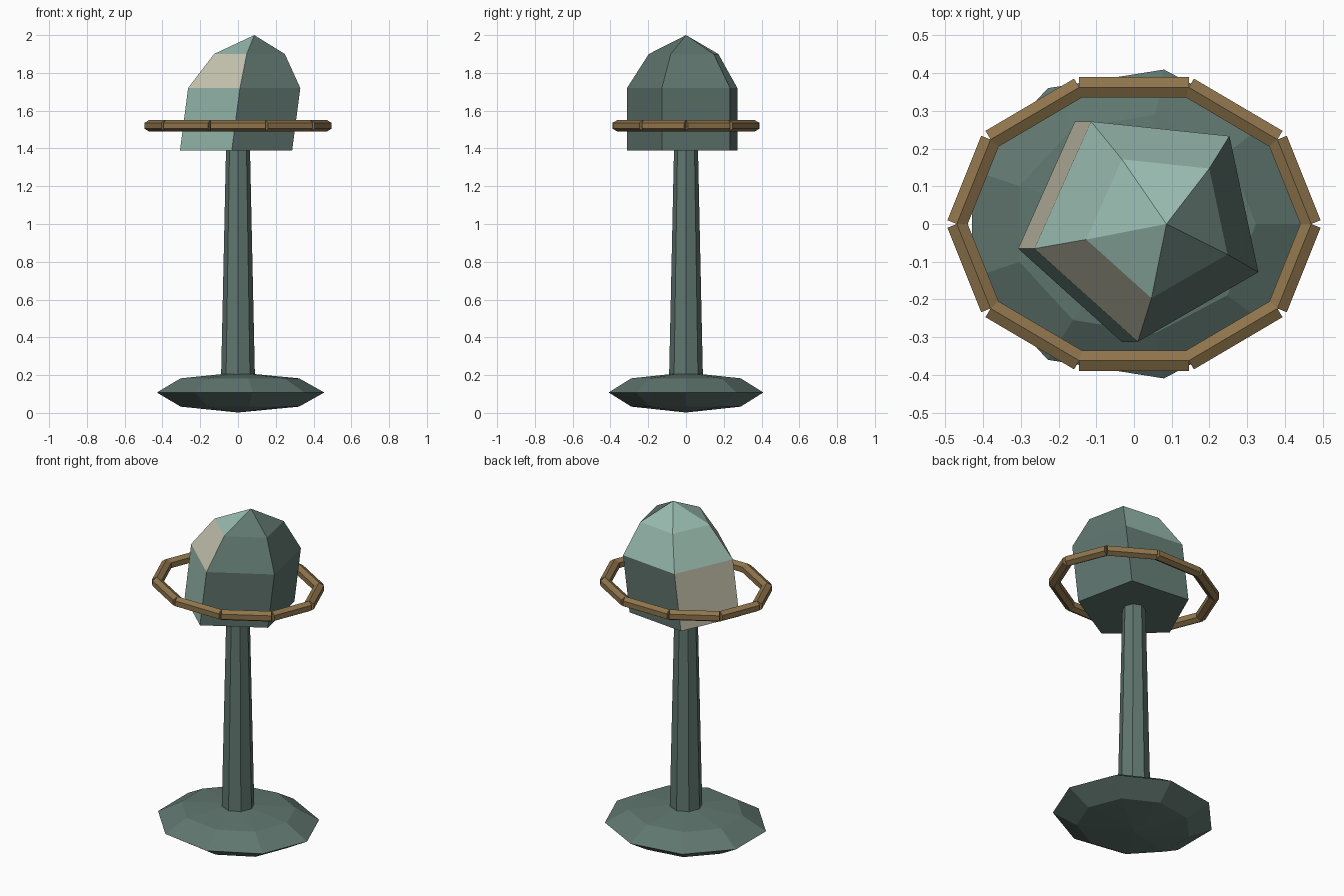
import bpy
import bmesh
from math import cos, sin, radians, tau
from mathutils import Vector

cube = bpy.data.objects.get("Cube")
if cube:
    bpy.data.objects.remove(cube, do_unlink=True)


def material(name, rgb):
    """Flat material from an sRGB colour given in 0-255."""
    lin = [((c / 255 + 0.055) / 1.055) ** 2.4 for c in rgb] + [1.0]
    mat = bpy.data.materials.new(name)
    mat.use_nodes = True
    mat.diffuse_color = lin
    bsdf = mat.node_tree.nodes["Principled BSDF"]
    bsdf.inputs["Base Color"].default_value = lin
    bsdf.inputs["Roughness"].default_value = 0.9
    return mat


dark = material("dark_green", (96, 118, 111))
light = material("light_green", (152, 186, 174))
tan = material("tan", (200, 197, 176))
brown = material("brown", (142, 116, 76))


def add_object(name, bm, mats):
    bmesh.ops.recalc_face_normals(bm, faces=bm.faces)
    mesh = bpy.data.meshes.new(name)
    bm.to_mesh(mesh)
    bm.free()
    for mat in mats:
        mesh.materials.append(mat)
    obj = bpy.data.objects.new(name, mesh)
    bpy.context.collection.objects.link(obj)
    return obj


def loft(name, sides, profile, mats, turn=0.0, y_scale=1.0, rows=None):
    """Stack n-sided rings (radius, height, x shift); radius 0 is a pole.
    rows lists a material index for every panel of every band."""
    bm = bmesh.new()
    rings = []
    for r, z, shift in profile:
        angles = [turn + tau * k / sides for k in range(sides if r else 1)]
        rings.append([bm.verts.new((shift + r * cos(a), y_scale * r * sin(a), z))
                      for a in angles])
    for band, (low, high) in enumerate(zip(rings, rings[1:])):
        for k in range(sides):
            j = (k + 1) % sides
            quad = [low[k % len(low)], low[j % len(low)],
                    high[j % len(high)], high[k % len(high)]]
            face = bm.faces.new(list(dict.fromkeys(quad)))
            if rows:
                face.material_index = rows[band][k]
    for ring in (rings[0], rings[-1]):
        if len(ring) > 2:
            bm.faces.new(ring)
    return add_object(name, bm, mats)


# Faceted foot: a flattened ball, slightly wider in x
foot = []
for i in range(5):
    a = radians(-90 + 45 * i)
    foot.append((0 if i in (0, 4) else 0.457 * cos(a), 0.108 + 0.106 * sin(a), 0))
loft("foot", 9, foot, [dark], y_scale=0.91)

# Tapered stem
loft("stem", 8, [(0.09, 0.17, 0), (0.063, 1.42, 0)], [dark])

# Leaning five-sided head: walls, shoulder and crown, with coloured panels
D, L, T = 0, 1, 2
loft("head", 5,
     [(0.314, 1.39, 0), (0.314, 1.72, 0.043), (0.198, 1.9, 0.067), (0, 2.0, 0.086)],
     [dark, light, tan], turn=radians(-24),
     rows=[[D, D, T, L, D],
           [D, L, L, T, D],
           [D, L, L, L, D]])

# Oval ring of ten straight hexagonal bars
corners = [Vector((0.47 * cos(tau * k / 10), 0.381 * sin(tau * k / 10), 1.52))
           for k in range(10)]
for k, start in enumerate(corners):
    end = corners[(k + 1) % 10]
    out = (end - start).cross(Vector((0, 0, 1))).normalized()
    bm = bmesh.new()
    caps = []
    for point in (start, end):
        caps.append([bm.verts.new(point + 0.031 * (out * sin(a) + Vector((0, 0, cos(a)))))
                     for a in (tau * s / 6 for s in range(6))])
        bm.faces.new(caps[-1])
    for s in range(6):
        t = (s + 1) % 6
        bm.faces.new((caps[0][s], caps[0][t], caps[1][t], caps[1][s]))
    add_object(f"ring_bar_{k + 1}", bm, [brown])
